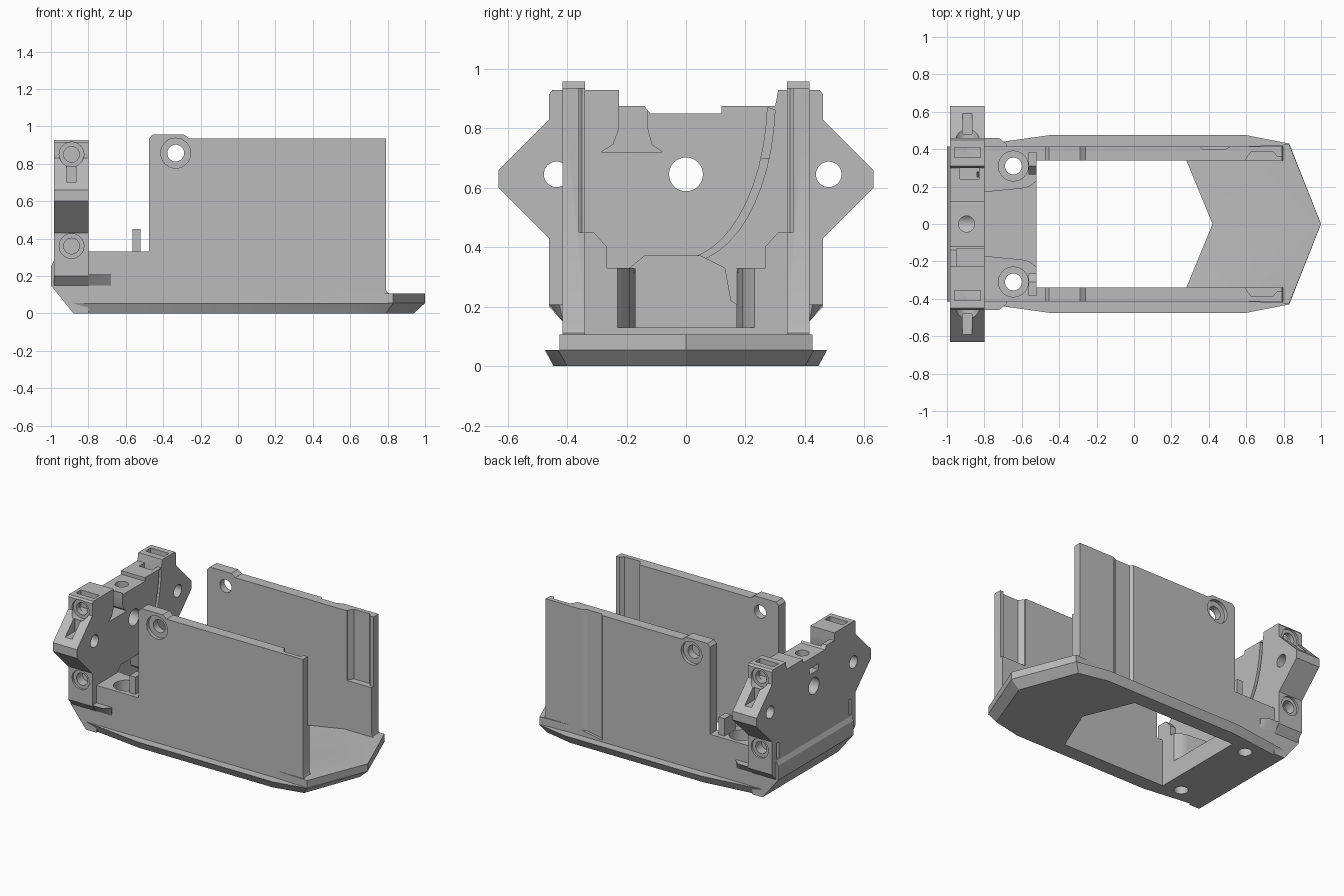
import bpy, bmesh, math

cube = bpy.data.objects.get("Cube")
if cube:
    bpy.data.objects.remove(cube, do_unlink=True)

GREY = (0.5, 0.5, 0.5, 1)
mat = bpy.data.materials.new("plain grey")
mat.use_nodes = True
mat.diffuse_color = GREY
mat.node_tree.nodes["Principled BSDF"].inputs["Base Color"].default_value = GREY


def loft(name, low, high):
    """Solid between two matching 3D rings."""
    bm = bmesh.new()
    a = [bm.verts.new(p) for p in low]
    b = [bm.verts.new(p) for p in high]
    n = len(a)
    bm.faces.new(a)
    bm.faces.new(b)
    for i in range(n):
        j = (i + 1) % n
        bm.faces.new((a[i], a[j], b[j], b[i]))
    bmesh.ops.recalc_face_normals(bm, faces=bm.faces)
    me = bpy.data.meshes.new(name)
    bm.to_mesh(me)
    bm.free()
    me.materials.append(mat)
    ob = bpy.data.objects.new(name, me)
    bpy.context.collection.objects.link(ob)
    return ob


def prism(name, pts, axis, lo, hi):
    """Extrude a 2D outline along x (y,z), y (x,z) or z (x,y)."""
    k = "xyz".index(axis)

    def ring(d):
        return [p[:k] + (d,) + p[k:] for p in pts]
    return loft(name, ring(lo), ring(hi))


def box(name, x, y, z):
    return prism(name, [(x[0], y[0]), (x[1], y[0]), (x[1], y[1]), (x[0], y[1])], "z", *z)


def rod(name, centre, r, axis, lo, hi, n=32):
    turns = [2 * math.pi * i / n for i in range(n)]
    pts = [(centre[0] + r * math.cos(t), centre[1] + r * math.sin(t)) for t in turns]
    return prism(name, pts, axis, lo, hi)


def cut(ob, *cutters):
    for c in cutters:
        c.hide_render = True
        m = ob.modifiers.new("cut", "BOOLEAN")
        m.operation, m.solver, m.object = "DIFFERENCE", "EXACT", c
        bpy.context.view_layer.objects.active = ob
        bpy.ops.object.modifier_apply(modifier=m.name)
        bpy.data.objects.remove(c, do_unlink=True)


def mirrored(half):
    """Close a y >= 0 outline by mirroring it in y."""
    return half + [(x, -y) for x, y in reversed(half) if y]


def at(pts, z):
    return [(x, y, z) for x, y in pts]


# Base tray: chamfered underside and pointed opening
rim = mirrored([(1, 0), (0.83, 0.43), (0.6, 0.475), (-0.45, 0.475), (-0.92, 0.41)])
sole = mirrored([(0.94, 0), (0.79, 0.4), (0.58, 0.445), (-0.45, 0.445), (-0.88, 0.39)])
base = loft("base_tray", at(sole, 0), at(rim, 0.055))
opening = mirrored([(0.42, 0), (0.28, 0.34), (-0.52, 0.34)])
cut(base, prism("opening_cutter", opening, "z", -0.1, 0.2))

# Nose deck with sloped inner edge
outer = [(0.6, -0.415), (0.83, -0.425), (1, 0), (0.83, 0.425), (0.6, 0.415)]
foot = [(0.28, 0.415), (0.28, 0.34), (0.42, 0), (0.28, -0.34), (0.28, -0.415)]
brow = [(0.58, 0.415), (0.58, 0.34), (0.71, 0), (0.58, -0.34), (0.58, -0.415)]
nose = loft("nose_deck", at(outer + foot, 0.055), at(outer + brow, 0.107))

# Rear bumper and low floor
bumper = prism("rear_bumper", [(-0.8, 0.0), (-0.88, 0.0), (-1, 0.15), (-1, 0.25), (-0.985, 0.28),
                               (-0.8, 0.28)], "y", -0.415, 0.415)
floor = box("rear_floor", (-0.81, -0.52), (-0.25, 0.25), (0.04, 0.13))

# Rear plate with side wings
left = [(-0.415, 0.15), (-0.46, 0.2), (-0.46, 0.43), (-0.63, 0.6), (-0.63, 0.66),
        (-0.46, 0.83), (-0.46, 0.915), (-0.45, 0.928)]
top = [(-0.225, 0.928), (-0.225, 0.875), (-0.14, 0.875), (-0.12, 0.85), (0.12, 0.85),
       (0.12, 0.875), (0.3, 0.875), (0.31, 0.928)]
plate = prism("rear_plate", left + top + [(-y, z) for y, z in reversed(left)], "x", -0.985, -0.8)

# Pockets and curved groove on the inner face
pocket = [(-0.225, 1), (-0.225, 0.8), (-0.245, 0.745), (-0.285, 0.72), (-0.08, 0.72),
          (-0.115, 0.745), (-0.13, 0.8), (-0.13, 1)]
bay = [(-0.225, 0.13), (-0.225, 0.3), (-0.14, 0.37), (0.05, 0.37), (0.13, 0.33),
       (0.15, 0.22), (0.24, 0.16), (0.24, 0.13)]
steps = [i / 12 for i in range(13)]
arc = [(0.3 * math.sin(t * 1.5), 0.9 - 0.55 * math.cos(t * 1.5)) for t in steps]
groove = arc + [(y - 0.025, z + 0.008) for y, z in reversed(arc)]
cut(plate,
    prism("pocket_cutter", pocket, "x", -0.95, -0.7),
    prism("bay_cutter", bay, "x", -0.93, -0.7),
    prism("groove_cutter", groove, "x", -0.84, -0.7),
    box("cable_cutter", (-0.93, -0.83), (0.24, 0.3), (0.7, 1)),
    rod("centre_cutter", (0, 0.645), 0.057, "x", -1.1, -0.7),
    rod("top_cutter", (-0.895, 0), 0.043, "z", 0.62, 1),
    rod("wing_cutter", (-0.435, 0.645), 0.043, "x", -1.1, -0.7),
    rod("wing_cutter", (0.48, 0.645), 0.043, "x", -1.1, -0.7),
    box("rear_slot_cutter", (-1.1, -0.93), (-0.05, 0.05), (0.74, 0.78)))
cut(bumper, prism("bay_cutter", bay, "x", -0.93, -0.7))

for s in (-1, 1):
    def span(a, b):
        return sorted((s * a, s * b))

    # Screw seats, nut slots and wing slots in the plate
    for z in (0.36, 0.85):
        cut(plate, rod("seat_cutter", (-0.89, z), 0.066, "y", *span(0.445, 0.7)),
            rod("screw_cutter", (-0.89, z), 0.042, "y", *span(0.38, 0.7)))
    cut(plate, box("nut_cutter", (-0.96, -0.82), span(0.355, 0.41), (0.81, 1)),
        box("wing_slot_cutter", (-0.918, -0.865), span(0.48, 0.7), (0.7, 0.79)),
        box("rear_slot_cutter", (-1.1, -0.94), span(0.385, 0.41), (0.29, 0.4)))

    # Side walls with raised corner and screw hole
    side = "left" if s > 0 else "right"
    wall = prism("wall_" + ("back" if s > 0 else "front"),
                 [(-0.475, 0.05), (-0.475, 0.935), (-0.455, 0.957), (-0.29, 0.957), (-0.26, 0.935),
                  (0.79, 0.935), (0.79, 0.13), (0.797, 0.112), (0.815, 0.105), (0.815, 0.05)],
                 "y", *span(0.34, 0.415))
    recess = [(0.6, s * 0.3), (0.6, s * 0.35), (0.625, s * 0.385), (0.745, s * 0.385),
              (0.765, s * 0.36), (0.9, s * 0.36), (0.9, s * 0.3)]
    cut(wall, rod("hole_cutter", (-0.333, 0.857), 0.045, "y", *span(0.3, 0.5)),
        rod("seat_cutter", (-0.333, 0.857), 0.08, "y", *span(0.39, 0.5)),
        prism("recess_cutter", recess, "z", 0.45, 1))
    if s > 0:
        dip = [(0.34, 0.43), (0.37, 0.397), (0.48, 0.397), (0.55, 0.43)]
        cut(wall, prism("dip_cutter", dip, "z", 0.06, 1))

    # Rear mounting blocks with countersunk holes
    block = prism("mount_block", [(-0.81, s * 0.17), (-0.6, s * 0.19), (-0.56, s * 0.2),
                                  (-0.52, s * 0.23), (-0.52, s * 0.34), (-0.47, s * 0.34),
                                  (-0.47, s * 0.415), (-0.81, s * 0.415)], "z", 0.04, 0.33)
    spot = (-0.645, s * 0.31)
    cut(block, rod("bolt_cutter", spot, 0.045, "z", -0.1, 0.5),
        rod("seat_cutter", spot, 0.08, "z", 0.24, 0.5))
    cut(base, rod("bolt_cutter", spot, 0.045, "z", -0.1, 0.5))

    # Locating peg and side ledge
    prism("locating_peg", [(s * 0.265, 0.3), (s * 0.265, 0.4), (s * 0.31, 0.45),
                           (s * 0.385, 0.45), (s * 0.385, 0.3)], "x", -0.565, -0.52)
    ledge = [(-0.96, 0.41), (-0.68, 0.41), (-0.68, 0.425), (-0.72, 0.46), (-0.96, 0.46)]
    under = [(x, min(y, 0.415)) for x, y in ledge]
    loft("side_ledge", [(x, s * y, 0.15) for x, y in under], [(x, s * y, 0.208) for x, y in ledge])

    # Diagonal braces in the rear bay
    prism("bay_brace", [(s * 0.24, 0.12), (s * 0.265, 0.12), (s * 0.265, 0.33), (s * 0.17, 0.33),
                        (s * 0.19, 0.25), (s * 0.24, 0.18)], "x", -0.81, -0.76)

# Smooth round surfaces, keep edges sharp
for ob in bpy.context.scene.objects:
    ob.select_set(ob.type == "MESH")
bpy.context.view_layer.objects.active = plate
bpy.ops.object.shade_smooth_by_angle(angle=math.radians(25))
